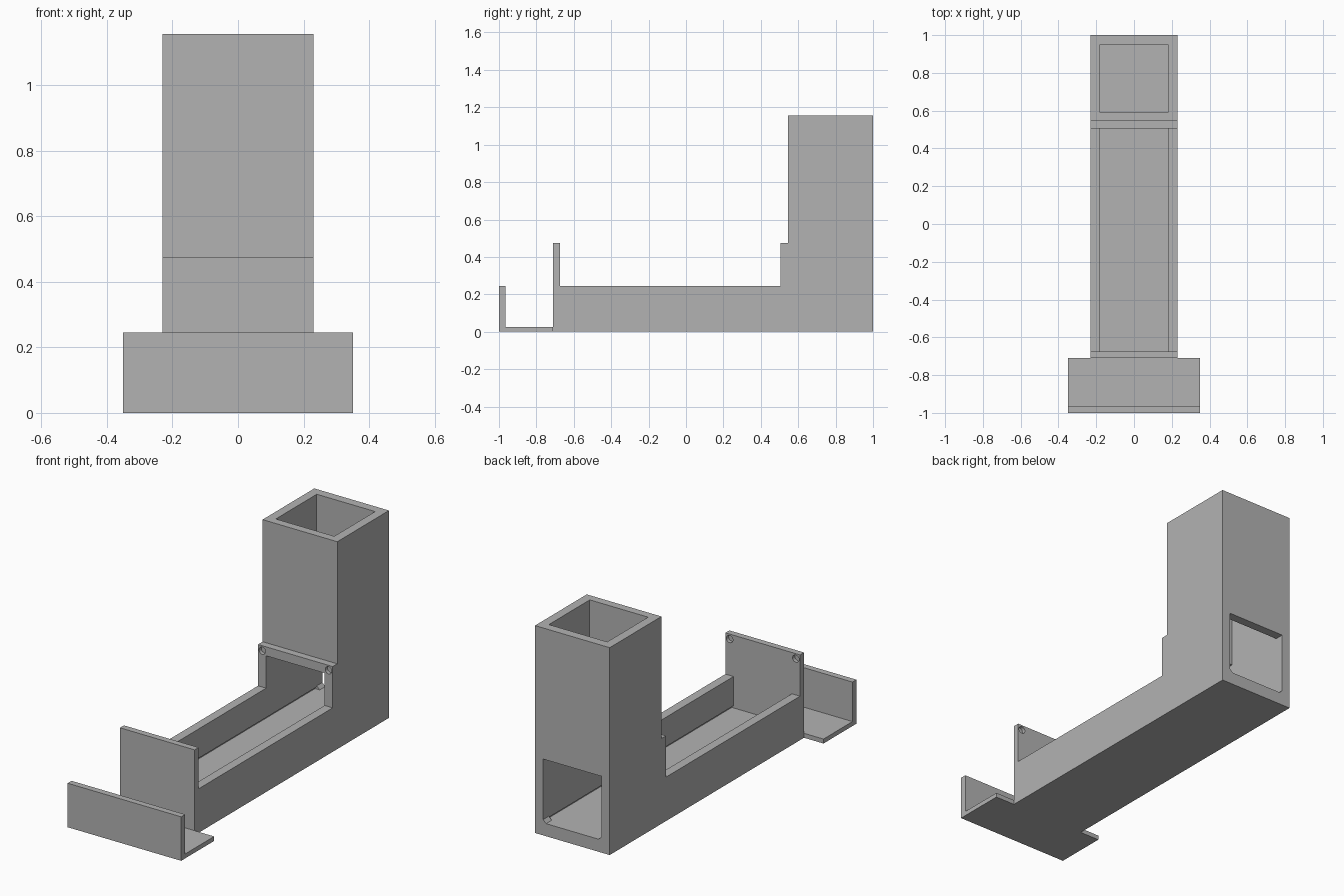
import bpy, bmesh
from mathutils import Vector

cube = bpy.data.objects.get("Cube")
if cube:
    bpy.data.objects.remove(cube)

grey = bpy.data.materials.new("plain_grey")
grey.use_nodes = True
grey.diffuse_color = (0.45, 0.45, 0.45, 1)
grey.node_tree.nodes["Principled BSDF"].inputs["Base Color"].default_value = grey.diffuse_color


def finish(name, bm):
    bmesh.ops.recalc_face_normals(bm, faces=bm.faces)
    mesh = bpy.data.meshes.new(name)
    bm.to_mesh(mesh)
    bm.free()
    mesh.materials.append(grey)
    obj = bpy.data.objects.new(name, mesh)
    bpy.context.collection.objects.link(obj)
    return obj


def prism(name, profile, axis, lo, hi):
    """Extrude a profile along x (points are y, z) or along y (points are x, z)."""
    bm = bmesh.new()
    place = (lambda a, b: (lo, a, b)) if axis == "x" else (lambda a, b: (a, lo, b))
    face = bm.faces.new([bm.verts.new(place(a, b)) for a, b in profile])
    moved = bmesh.ops.extrude_face_region(bm, geom=[face])["geom"]
    step = Vector((hi - lo, 0, 0)) if axis == "x" else Vector((0, hi - lo, 0))
    bmesh.ops.translate(bm, vec=step, verts=[v for v in moved if isinstance(v, bmesh.types.BMVert)])
    return finish(name, bm)


def box(name, x, y0, y1, z0, z1):
    return prism(name, [(y0, z0), (y1, z0), (y1, z1), (y0, z1)], "x", -x, x)


def cut(target, cutter):
    mod = target.modifiers.new(cutter.name, "BOOLEAN")
    mod.operation = "DIFFERENCE"
    mod.solver = "EXACT"
    mod.object = cutter
    bpy.context.view_layer.objects.active = target
    bpy.ops.object.modifier_apply(modifier=mod.name)
    bpy.data.objects.remove(cutter)


half, inner, floor, arch = 0.23, 0.18, 0.07, 0.425
back, end_in, collar = 1.0, -0.675, 0.505

# Trough, end plate, collar and tower share one side profile
body = prism("trough_and_tower", [
    (-0.71, 0), (back, 0), (back, 1.155), (0.545, 1.155), (0.545, 0.475), (collar, 0.475),
    (collar, 0.245), (end_in, 0.245), (end_in, 0.475), (-0.71, 0.475)], "x", -half, half)

# Channel, tower shaft and the narrow grooves beside the floor
cut(body, box("channel_cutter", inner, end_in, 0.95, floor, arch))
cut(body, box("shaft_cutter", inner, 0.59, 0.95, floor, 1.3))
cut(body, box("groove_cutter", inner + 0.01, end_in, 0.95, floor, floor + 0.012))

# Rear opening with clipped lower corners
clip = 0.018
cut(body, prism("rear_opening_cutter", [
    (clip - inner, floor), (inner - clip, floor), (inner, floor + clip),
    (inner, arch), (-inner, arch), (-inner, floor + clip)], "y", 0.9, 1.1))

# Facing pairs of shallow round sockets in the end plate and the collar
for y in (end_in, collar):
    for side in (-1, 1):
        bm = bmesh.new()
        bmesh.ops.create_cone(bm, cap_ends=True, segments=24, radius1=0.02, radius2=0.02, depth=0.04)
        for v in bm.verts:
            v.co = (v.co.x + side * 0.204, v.co.z + y, v.co.y + 0.447)
        cut(body, finish("socket_cutter", bm))

# Wide foot: flat shelf with an upright front lip
prism("front_shelf", [
    (-1, 0), (-0.71, 0), (-0.71, 0.025), (-0.965, 0.025), (-0.965, 0.245), (-1, 0.245)],
    "x", -0.35, 0.35)
